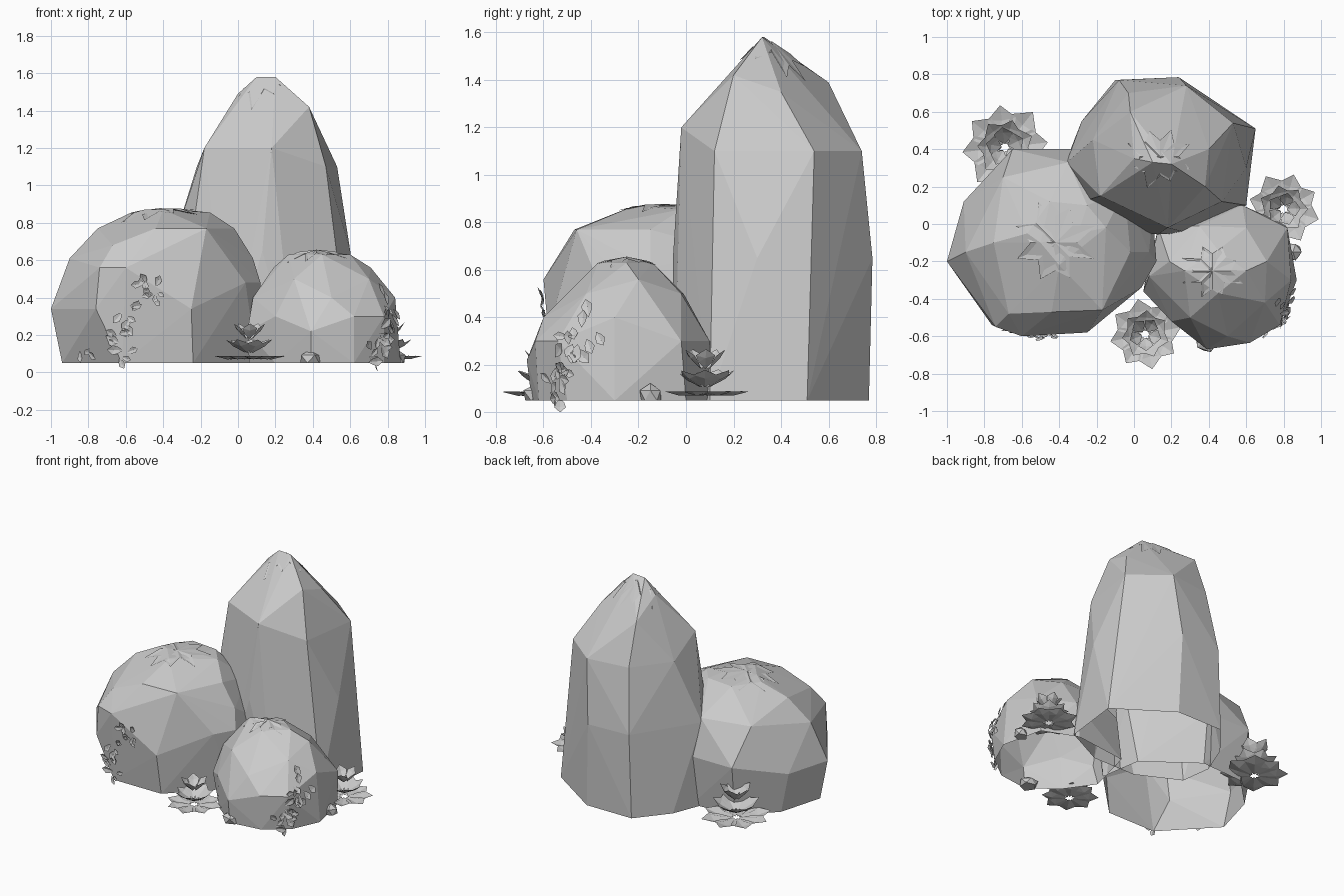
import bpy, bmesh, math, random
from mathutils import Vector, Matrix
from mathutils.bvhtree import BVHTree

cube = bpy.data.objects.get("Cube")
if cube:
    bpy.data.objects.remove(cube)
random.seed(4)
GROUND = 0.05

stone = bpy.data.materials.new("stone grey")
stone.use_nodes = True
grey = (0.6, 0.6, 0.6, 1)
stone.diffuse_color = grey
stone.node_tree.nodes["Principled BSDF"].inputs["Base Color"].default_value = grey


def finish(bm, name):
    mesh = bpy.data.meshes.new(name)
    bm.to_mesh(mesh)
    bm.free()
    mesh.materials.append(stone)
    obj = bpy.data.objects.new(name, mesh)
    bpy.context.collection.objects.link(obj)


def boulder(name, sections):
    """Faceted convex shell through level cross-sections {z: corners}, open below."""
    bm = bmesh.new()
    for z, corners in sections.items():
        for x, y in corners:
            bm.verts.new((x, y, z))
    bmesh.ops.convex_hull(bm, input=bm.verts)
    base = [f for f in bm.faces if all(v.co.z < GROUND + 0.001 for v in f.verts)]
    bmesh.ops.delete(bm, geom=base, context='FACES')
    bmesh.ops.recalc_face_normals(bm, faces=bm.faces)
    tree = BVHTree.FromBMesh(bm)
    finish(bm, name)
    return tree


# Three large rocks
round_rock = boulder("round_rock", {
    GROUND: [(-.94, -.2), (-.85, .12), (-.63, .34), (-.3, .36), (.05, .1), (.1, -.2),
             (-.24, -.54), (-.62, -.54)],
    0.34: [(-1, -.2), (-.91, .12), (-.25, -.58), (-.76, -.54)],
    0.42: [(-.65, .4), (-.3, .4)],
    0.48: [(.12, -.2), (.04, -.34), (.1, .05)],
    0.56: [(-.6, -.6), (-.74, -.55)],
    0.61: [(-.9, -.15), (.08, -.15)],
    0.68: [(-.7, .25), (-.35, .33), (-.05, .18), (-.67, -.48)],
    0.77: [(-.44, -.47), (-.17, -.46), (-.75, -.1), (-.02, -.15)],
    0.855: [(-.57, -.05), (-.45, .12), (-.25, .1), (-.15, -.02)],
    0.87: [(-.4, -.22), (-.5, -.1), (-.3, -.05)]})
tall_rock = boulder("tall_rock", {
    GROUND: [(.65, .51), (.6, .1), (.3, -.05), (-.04, -.05), (-.34, .1), (-.37, .32),
             (-.28, .55), (-.1, .77), (.26, .77)],
    0.65: [(-.08, .77), (.24, .785), (.6, .3), (-.36, .33), (.13, -.055)],
    1.1: [(.53, .54), (.47, .12), (-.22, .45), (-.03, .7), (.28, .74)],
    1.2: [(.18, -.02), (-.18, .15)],
    1.35: [(.4, .4)],
    1.39: [(-.02, .6)],
    1.42: [(.38, .2)],
    1.49: [(0, .35)],
    1.58: [(.1, .33), (.2, .32)]})
small_rock = boulder("small_rock", {
    GROUND: [(.87, -.3), (.8, 0), (.55, .1), (.15, .05), (.06, -.3), (.2, -.5),
             (.39, -.65), (.62, -.62), (.78, -.5)],
    0.22: [(.39, -.67), (.05, -.36)],
    0.3: [(.82, -.02), (.58, .1), (.62, -.635), (.78, -.54), (.2, -.52)],
    0.4: [(.84, -.3), (.08, -.28), (.13, -.02), (.5, -.6)],
    0.5: [(.3, -.5), (.35, -.01), (.6, -.02), (.7, -.42)],
    0.56: [(.19, -.2), (.71, -.2)],
    0.63: [(.27, -.25), (.6, -.25), (.45, -.37), (.45, -.14)],
    0.65: [(.42, -.24)]})


# Small stones at the feet of the rocks
def pebble(name, place, size):
    bm = bmesh.new()
    bmesh.ops.create_icosphere(bm, subdivisions=1, radius=size)
    for v in bm.verts:
        v.co *= random.uniform(0.85, 1.1)
        v.co += Vector(place)
        v.co.z = max(v.co.z, GROUND)
    finish(bm, name)


pebble("front_pebble", (0.39, -0.62, 0.06), 0.07)
pebble("side_pebble", (0.85, -0.15, 0.07), 0.05)


# Rosette plants: tiers of creased pointed petals
def petal(bm, matrix, length, width):
    outline = [(0, 0, 0), (0.32, -width * 0.7, 0.03), (0.65, -width, 0.05),
               (1, 0, 0.02), (0.65, width, 0.05), (0.32, width * 0.7, 0.03)]
    verts = [bm.verts.new(matrix @ (Vector(p) * length)) for p in outline]
    middle = bm.verts.new(matrix @ (Vector((0.6, 0, -0.05)) * length))
    for i in range(len(verts)):
        bm.faces.new((middle, verts[i], verts[(i + 1) % len(verts)]))


def rosette(name, x, y, size, turn):
    bm = bmesh.new()
    # petals, height, length and tilt of each tier
    tiers = [(8, 0.12, 1.0, 4), (7, 0.3, 0.75, 32), (5, 0.72, 0.62, 48)]
    for t, (count, lift, length, tilt) in enumerate(tiers):
        for k in range(count):
            a = turn + t * 0.4 + math.tau * k / count
            m = (Matrix.Translation((x, y, GROUND + lift * size))
                 @ Matrix.Rotation(a, 4, 'Z')
                 @ Matrix.Translation((0.018, 0, 0))
                 @ Matrix.Rotation(-math.radians(tilt), 4, 'Y'))
            petal(bm, m, size * length * random.uniform(0.92, 1), 0.37)
    finish(bm, name)


rosette("front_rosette", 0.06, -0.59, 0.18, 0.2)
rosette("left_rosette", 0.80, 0.08, 0.185, 0.5)
rosette("back_rosette", -0.69, 0.41, 0.225, 0.9)


# Ivy: small leaves strewn on a rock along a line
def ivy(name, tree, start, end, spread, count, size):
    bm = bmesh.new()
    a, b = Vector(start), Vector(end)
    for i in range(count):
        p = a.lerp(b, i / (count - 1))
        p += Vector([random.uniform(-spread, spread) for _ in range(3)])
        p.z = max(p.z, GROUND)
        spot, normal, _, _ = tree.find_nearest(p)
        m = (Matrix.Translation(spot + normal * 0.006)
             @ normal.to_track_quat('Z', 'Y').to_matrix().to_4x4()
             @ Matrix.Rotation(random.uniform(0, math.tau), 4, 'Z')
             @ Matrix.Rotation(-random.uniform(0, 0.35), 4, 'Y'))
        petal(bm, m, size * random.uniform(0.7, 1.1), 0.3)
    for v in bm.verts:
        v.co.z = max(v.co.z, 0)
    finish(bm, name)


ivy("round_rock_ivy", round_rock, (-0.64, -0.6, 0.06), (-0.60, -0.6, 0.38), 0.04, 16, 0.08)
ivy("round_rock_sprig", round_rock, (-0.54, -0.6, 0.46), (-0.42, -0.6, 0.42), 0.05, 11, 0.065)
ivy("round_rock_shoot", round_rock, (-0.88, -0.4, 0.1), (-0.82, -0.45, 0.1), 0.02, 3, 0.07)
ivy("small_rock_ivy", small_rock, (0.72, -0.6, 0.06), (0.84, -0.42, 0.38), 0.05, 26, 0.08)


# Ragged crust lying on the rock tops
def crust(name, tree, x, y, radius, points):
    bm = bmesh.new()
    rim = []
    for k in range(points):
        ang = math.tau * k / points
        r = radius * (random.uniform(0.9, 1.2) if k % 2 else random.uniform(0.5, 0.75))
        rim.append((x + r * math.cos(ang), y + r * math.sin(ang)))
    verts = []
    for px, py in [(x, y)] + rim:
        spot = tree.ray_cast(Vector((px, py, 2)), Vector((0, 0, -1)))[0]
        verts.append(bm.verts.new(spot + Vector((0, 0, 0.008))))
    for k in range(points):
        bm.faces.new((verts[0], verts[k + 1], verts[(k + 1) % points + 1]))
    finish(bm, name)


crust("round_rock_crust", round_rock, -0.42, -0.1, 0.2, 16)
crust("tall_rock_crust", tall_rock, 0.14, 0.36, 0.16, 16)
crust("small_rock_crust", small_rock, 0.42, -0.25, 0.15, 16)

# One low leaf hanging beside the small rock
bm = bmesh.new()
droop = Matrix.Translation((0.73, -0.53, 0.06)) @ Matrix.Rotation(math.radians(75), 4, 'Y')
petal(bm, droop, 0.062, 0.4)
finish(bm, "drooping_leaf")
